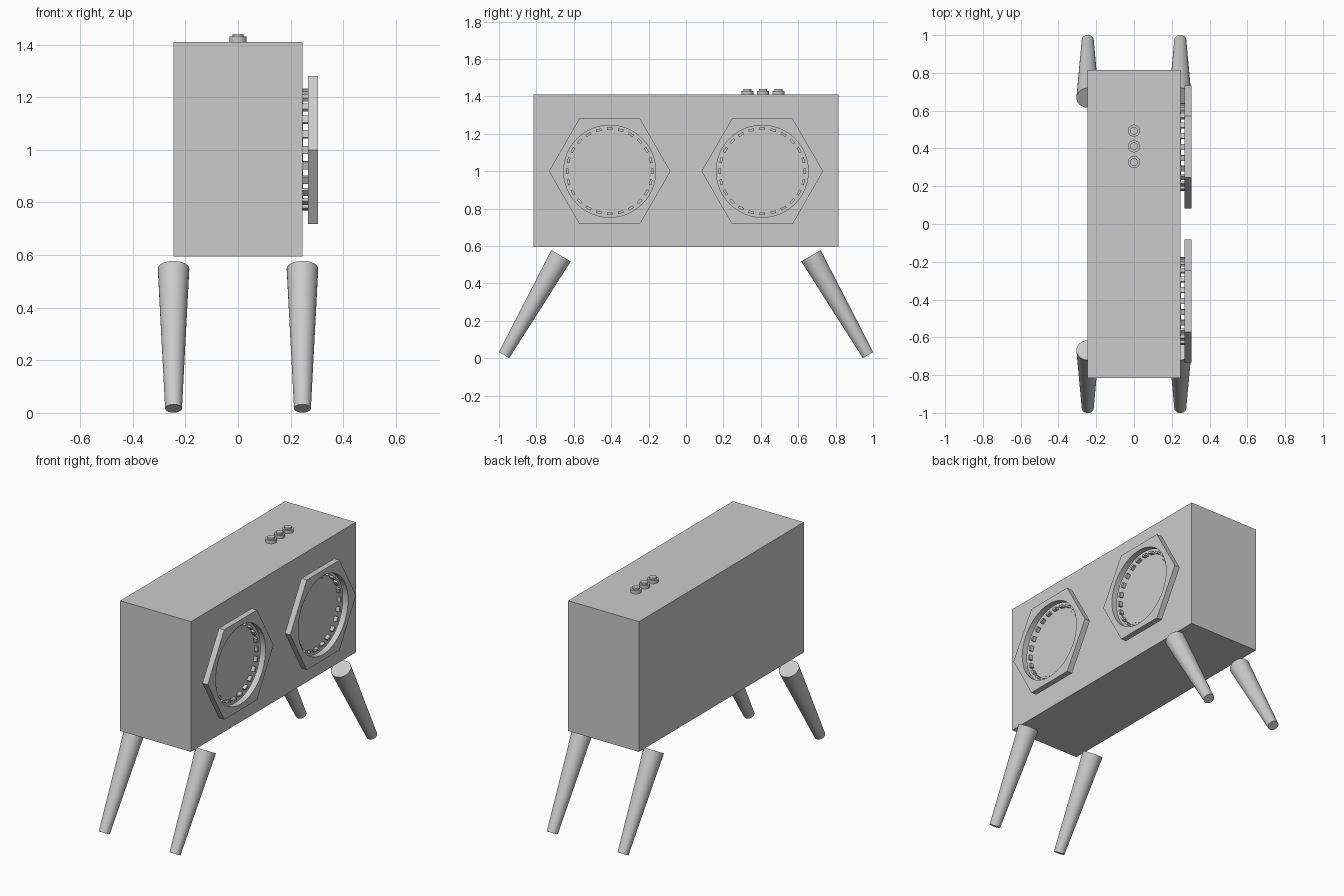
import bpy, bmesh, math
from mathutils import Vector, Matrix

if "Cube" in bpy.data.objects:
    bpy.data.objects.remove(bpy.data.objects["Cube"])

GREY = (0.6, 0.6, 0.6, 1)
mat = bpy.data.materials.new("plain grey")
mat.use_nodes = True
mat.diffuse_color = GREY
mat.node_tree.nodes["Principled BSDF"].inputs["Base Color"].default_value = GREY


def finish(name, bm, smooth=False):
    mesh = bpy.data.meshes.new(name)
    bmesh.ops.recalc_face_normals(bm, faces=bm.faces[:])
    bm.to_mesh(mesh)
    bm.free()
    mesh.materials.append(mat)
    obj = bpy.data.objects.new(name, mesh)
    bpy.context.collection.objects.link(obj)
    if smooth:
        bpy.ops.object.select_all(action='DESELECT')
        obj.select_set(True)
        bpy.context.view_layer.objects.active = obj
        bpy.ops.object.shade_smooth_by_angle(angle=math.radians(35))
    return obj


def add_cone(bm, start, end, r1, r2, sides=32):
    """Tapered cylinder between two points."""
    start, end = Vector(start), Vector(end)
    axis = end - start
    turn = axis.to_track_quat('Z', 'Y').to_matrix().to_4x4()
    bmesh.ops.create_cone(bm, cap_ends=True, segments=sides, radius1=r1, radius2=r2,
                          depth=axis.length,
                          matrix=Matrix.Translation((start + end) / 2) @ turn)


def add_box(bm, size, matrix):
    bmesh.ops.create_cube(bm, size=1, matrix=matrix @ Matrix.Diagonal((*size, 1)))


# Cabinet
bm = bmesh.new()
add_box(bm, (0.49, 1.63, 0.815), Matrix.Translation((0, 0, 1.0025)))
finish("cabinet", bm)

# Splayed tapered legs
for xs, side in ((1, "left"), (-1, "right")):
    for ys, end in ((-1, "front"), (1, "back")):
        bm = bmesh.new()
        add_cone(bm, (xs * 0.245, ys * 0.973, 0.017), (xs * 0.245, ys * 0.668, 0.548),
                 0.032, 0.06)
        finish(f"{end}_{side}_leg", bm, True)


def hex_plate(name, cy, cz):
    """Hexagonal plate with a round hole, built as matching loops."""
    bm = bmesh.new()
    steps, r_hex, r_hole = 48, 0.325, 0.246
    rings = []
    for x, hole in ((0.267, False), (0.304, False), (0.304, True), (0.267, True)):
        ring = []
        for i in range(steps):
            a = math.tau * i / steps
            off = a % (math.pi / 3) - math.pi / 6
            r = r_hole if hole else r_hex * math.cos(math.pi / 6) / math.cos(off)
            ring.append(bm.verts.new((x, cy + r * math.cos(a), cz + r * math.sin(a))))
        rings.append(ring)
    for k in range(4):
        a, b = rings[k], rings[(k + 1) % 4]
        for i in range(steps):
            j = (i + 1) % steps
            bm.faces.new((a[i], a[j], b[j], b[i]))
    finish(name, bm, True)


# Speakers: plate, ring of spacer blocks, thin centre disc
for cy, end in ((-0.408, "front"), (0.408, "back")):
    hex_plate(f"{end}_speaker_plate", cy, 1.0)
    bm = bmesh.new()
    for i in range(24):
        spin = Matrix.Rotation(math.tau * i / 24, 4, 'X')
        add_box(bm, (0.024, 0.013, 0.03),
                Matrix.Translation((0.256, cy, 1.0)) @ spin @ Matrix.Translation((0, 0.227, 0)))
    finish(f"{end}_speaker_blocks", bm)
    bm = bmesh.new()
    add_cone(bm, (0.244, cy, 1.0), (0.248, cy, 1.0), 0.204, 0.204, 48)
    finish(f"{end}_speaker_disc", bm, True)

# Stepped control knobs
for i in range(3):
    y = 0.328 + i * 0.083
    bm = bmesh.new()
    add_cone(bm, (0, y, 1.405), (0, y, 1.43), 0.032, 0.032, 24)
    add_cone(bm, (0, y, 1.43), (0, y, 1.44), 0.021, 0.021, 24)
    finish(f"knob_{i + 1}", bm, True)
